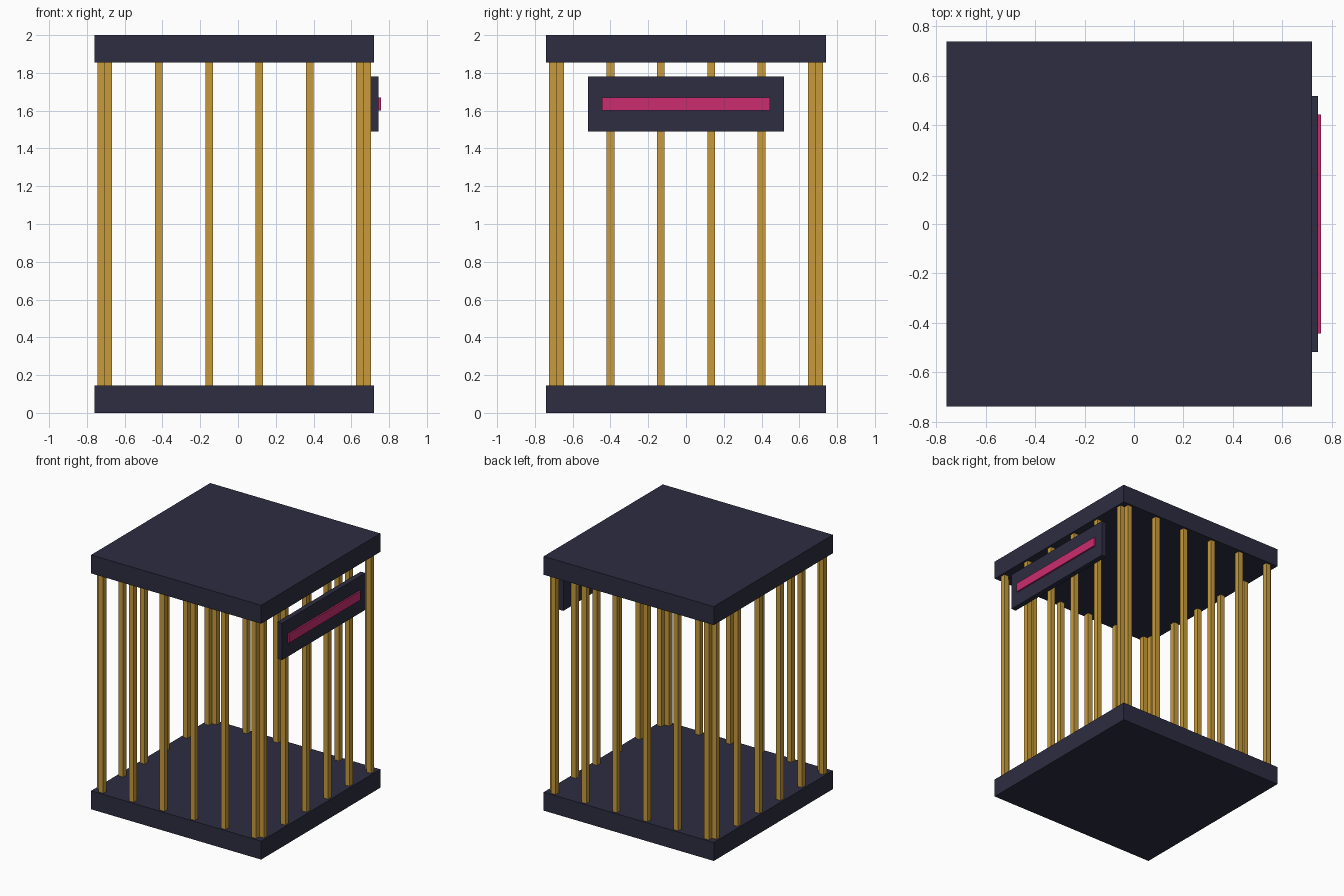
import bpy
import bmesh
from mathutils import Matrix, Vector

cube = bpy.data.objects.get("Cube")
if cube:
    bpy.data.objects.remove(cube, do_unlink=True)


def material(name, rgb):
    mat = bpy.data.materials.new(name)
    mat.use_nodes = True
    colour = (*rgb, 1.0)
    mat.diffuse_color = colour
    mat.node_tree.nodes["Principled BSDF"].inputs["Base Color"].default_value = colour
    return mat


def boxes(name, mat, size, centres):
    """One object holding equal boxes at every centre."""
    bm = bmesh.new()
    for centre in centres:
        bmesh.ops.create_cube(bm, size=1, matrix=Matrix.LocRotScale(Vector(centre), None, Vector(size)))
    mesh = bpy.data.meshes.new(name)
    bm.to_mesh(mesh)
    bm.free()
    mesh.materials.append(mat)
    obj = bpy.data.objects.new(name, mesh)
    bpy.context.collection.objects.link(obj)
    return obj


navy = material("dark navy", (0.026, 0.026, 0.054))
gold = material("brass gold", (0.58, 0.33, 0.045))
pink = material("bright pink", (0.60, 0.026, 0.16))

CX = -0.02        # centre of the cage
PLATE = 1.48      # plate width
THICK = 0.145     # plate thickness
BAR = 0.04        # bar width
ROW = 0.705       # distance of each bar row from the centre
STEP = 0.2664     # bar spacing

# Floor and roof plates
boxes("floor_plate", navy, (PLATE, PLATE, THICK), [(CX, 0, THICK / 2)])
boxes("roof_plate", navy, (PLATE, PLATE, THICK), [(CX, 0, 2 - THICK / 2)])

# Six bars along each side
offsets = [(i - 2.5) * STEP for i in range(6)]
bar_size = (BAR, BAR, 2 - 2 * THICK)
for name, side in (("front_bars", -1), ("back_bars", 1)):
    boxes(name, gold, bar_size, [(CX + o, side * ROW, 1) for o in offsets])
for name, side in (("right_bars", -1), ("left_bars", 1)):
    boxes(name, gold, bar_size, [(CX + side * ROW, o, 1) for o in offsets])

# Sign hung on the left side, with a bright strip
boxes("sign_board", navy, (0.04, 1.036, 0.29), [(0.725, 0, 1.635)])
boxes("sign_strip", pink, (0.02, 0.888, 0.07), [(0.747, 0, 1.635)])
